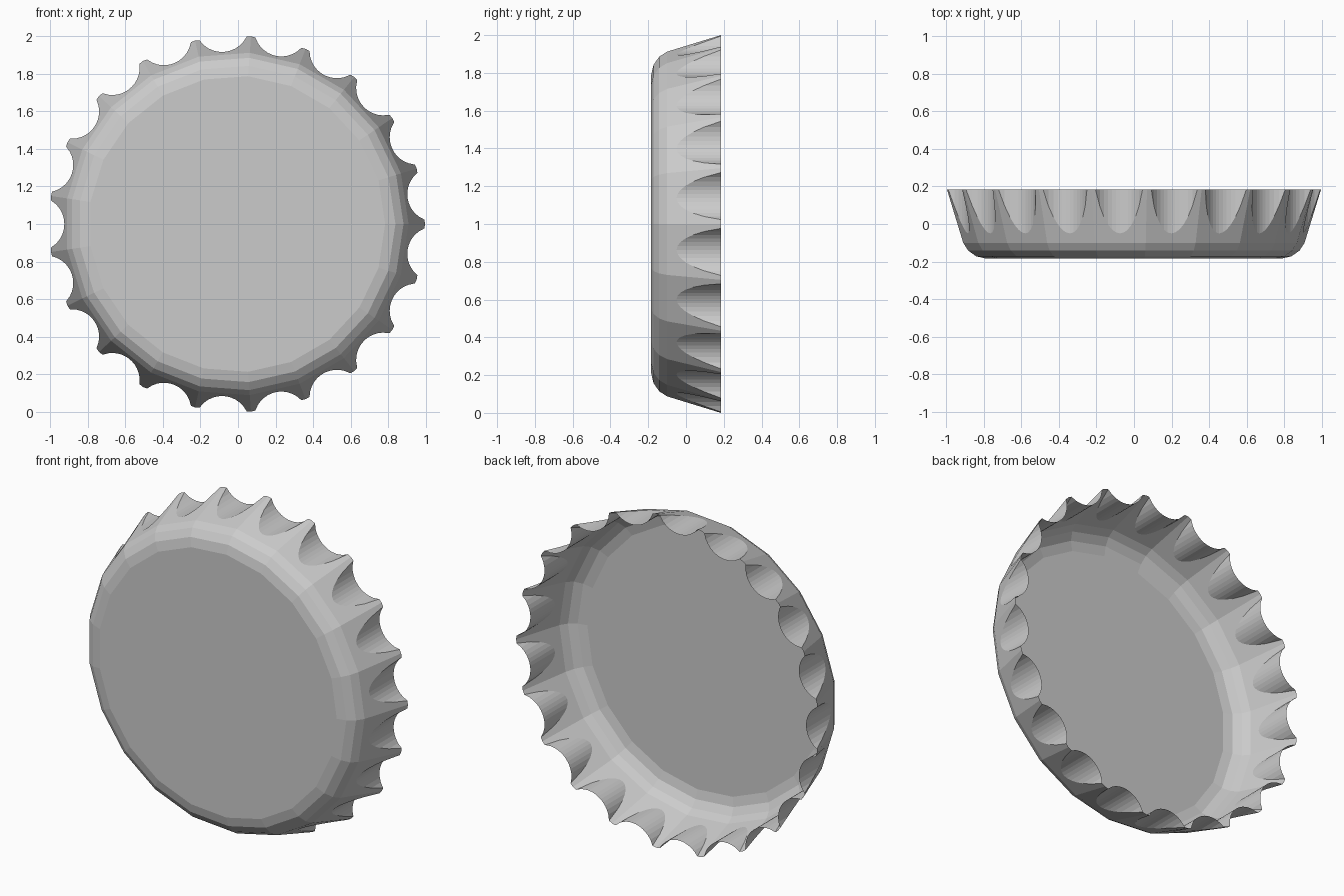
import bpy, bmesh
from math import cos, sin, pi, sqrt

if "Cube" in bpy.data.objects:
    bpy.data.objects.remove(bpy.data.objects["Cube"])

N = 21                      # sides of the cap, one crimp per side
STEP = 2 * pi / N
R_RIM, Y_RIM = 1.0028, 0.185
R_LOW, Y_LOW = 0.915, -0.10
CX, CZ = -0.0057, 1.0       # puts the bounding box on the origin

# Rounded corner from the flat face to the start of the flared wall
PROFILE = [(0.79, -0.185), (0.845, -0.172), (0.888, -0.142), (R_LOW, Y_LOW)]

# Crimp: a round groove parallel to the axis, cut into each flat side
HALF_W, FLOOR, SEGS = 0.126, 0.920, 12
AP_RIM = R_RIM * cos(STEP / 2)
AP_LOW = R_LOW * cos(STEP / 2)
DEPTH = AP_RIM - FLOOR
GROOVE_R = (HALF_W ** 2 + DEPTH ** 2) / (2 * DEPTH)

bm = bmesh.new()


def ring(r, y):
    return [bm.verts.new((CX + r * cos(i * STEP), y, CZ + r * sin(i * STEP)))
            for i in range(N)]


def side_vert(i, a, u, y):
    """Point on side i: a outward from the axis, u along the side."""
    t = (i + 0.5) * STEP
    return bm.verts.new((CX + a * cos(t) - u * sin(t), y,
                         CZ + a * sin(t) + u * cos(t)))


# Flat face and rounded corner
rings = [ring(r, y) for r, y in PROFILE]
bm.faces.new(rings[0])
for lo, hi in zip(rings, rings[1:]):
    for i in range(N):
        j = (i + 1) % N
        bm.faces.new((lo[i], lo[j], hi[j], hi[i]))

# Flared wall with a scalloped crimp in every side
low, tips = rings[-1], ring(R_RIM, Y_RIM)
for i in range(N):
    j = (i + 1) % N
    start, rim = [], []
    for k in range(SEGS + 1):
        u = HALF_W * (2 * k / SEGS - 1)
        a = FLOOR + GROOVE_R - sqrt(GROOVE_R ** 2 - u * u)
        if k in (0, SEGS):
            v = side_vert(i, AP_RIM, u, Y_RIM)
            start.append(v)
            rim.append(v)
        else:
            y = Y_LOW + (a - AP_LOW) / (AP_RIM - AP_LOW) * (Y_RIM - Y_LOW)
            start.append(side_vert(i, a, u, y))
            rim.append(side_vert(i, a, u, Y_RIM))
    bm.faces.new([low[i], low[j], tips[j]] + start[::-1] + [tips[i]])
    for k in range(SEGS):
        loop = [start[k], start[k + 1], rim[k + 1], rim[k]]
        bm.faces.new(list(dict.fromkeys(loop)))

bmesh.ops.recalc_face_normals(bm, faces=bm.faces)
# Make the face point to the front
bm.faces.ensure_lookup_table()
if bm.faces[0].normal.y > 0:
    bmesh.ops.reverse_faces(bm, faces=bm.faces)

mesh = bpy.data.meshes.new("bottle_cap")
bm.to_mesh(mesh)
bm.free()
cap = bpy.data.objects.new("bottle_cap", mesh)
bpy.context.collection.objects.link(cap)
